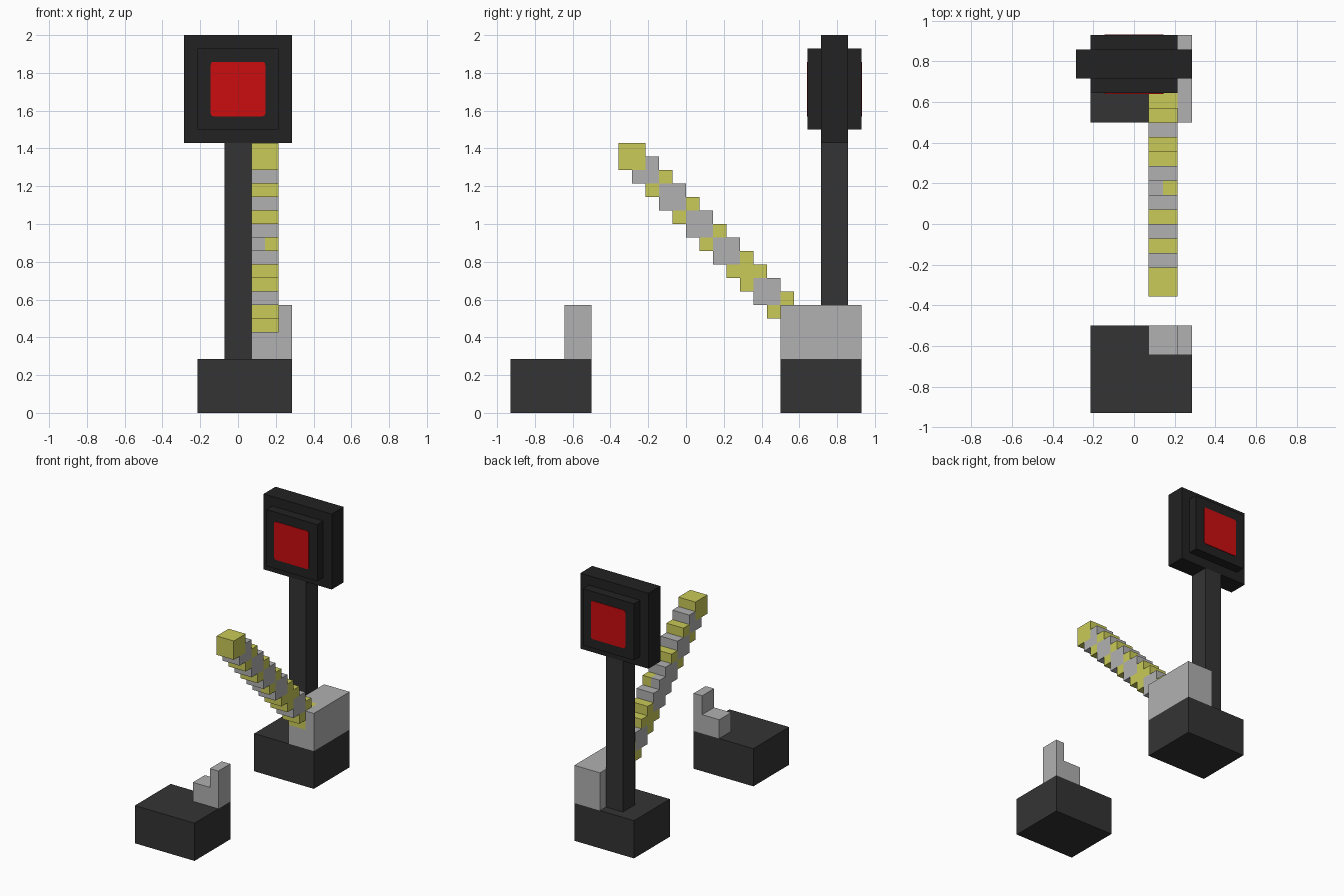
import bpy, bmesh, math

if "Cube" in bpy.data.objects:
    bpy.data.objects.remove(bpy.data.objects["Cube"])

U = 1 / 14  # block unit: the model is 28 units tall


def material(name, r, g, b):
    m = bpy.data.materials.new(name)
    m.diffuse_color = (r, g, b, 1)
    m.use_nodes = True
    m.node_tree.nodes["Principled BSDF"].inputs["Base Color"].default_value = m.diffuse_color
    return m


CHARCOAL = material("charcoal", 0.034, 0.034, 0.034)
BLACK = material("sign black", 0.016, 0.016, 0.016)
GREY = material("light grey", 0.44, 0.44, 0.44)
YELLOW = material("barrier yellow", 0.585, 0.585, 0.098)
RED = material("signal red", 0.60, 0.004, 0.005)


def finish(name, bm, mats):
    bmesh.ops.remove_doubles(bm, verts=bm.verts, dist=1e-5)
    bmesh.ops.recalc_face_normals(bm, faces=bm.faces)
    mesh = bpy.data.meshes.new(name)
    bm.to_mesh(mesh)
    bm.free()
    for m in mats:
        mesh.materials.append(m)
    ob = bpy.data.objects.new(name, mesh)
    bpy.context.collection.objects.link(ob)
    return ob


def prism(name, outline, y0, y1, mat):
    """Extrude an (x, z) outline in units along y."""
    bm = bmesh.new()
    face = bm.faces.new([bm.verts.new((x * U, y0 * U, z * U)) for x, z in outline])
    out = bmesh.ops.extrude_face_region(bm, geom=[face])
    verts = [v for v in out["geom"] if isinstance(v, bmesh.types.BMVert)]
    bmesh.ops.translate(bm, verts=verts, vec=(0, (y1 - y0) * U, 0))
    return finish(name, bm, [mat])


def box(name, x0, x1, y0, y1, z0, z1, mat):
    return prism(name, [(x0, z0), (x1, z0), (x1, z1), (x0, z1)], y0, y1, mat)


# Bases on both sides of the road
box("rear_base", -3, 4, 7, 13, 0, 4, CHARCOAL)
box("front_base", -3, 4, -13, -7, 0, 4, CHARCOAL)

# Arm rest and pivot housing share the same stepped cradle
cradle = [(1, 4), (4, 4), (4, 8), (3, 8), (3, 6), (1, 6)]
prism("arm_rest", cradle, -9, -7, GREY)
prism("pivot_cradle", cradle, 7, 9, GREY)
box("pivot_housing", 1, 4, 9, 13, 4, 8, GREY)

# Signal post and head
box("signal_post", -1, 1, 10, 12, 4, 20, CHARCOAL)
box("signal_board", -4, 4, 10, 12, 20, 28, BLACK)
box("signal_housing", -3, 3, 9, 13, 21, 27, BLACK)

# Red lamps: thin plates with rounded corners on both faces
lamp = []
for cx, cz, start in ((1, 1, 0), (-1, 1, 90), (-1, -1, 180), (1, -1, 270)):
    for step in range(4):
        a = math.radians(start + step * 30)
        lamp.append((cx * 1.8 + 0.22 * math.cos(a), 24 + cz * 1.8 + 0.22 * math.sin(a)))
prism("front_lamp", lamp, 8.95, 9, RED)
prism("rear_lamp", lamp, 13, 13.05, RED)

# Raised barrier arm: overlapping 2x2x2 steps merged into one cell-built shell
cells = {}
grey_steps = (2, 5, 7, 9, 11)
order = [i for i in range(12) if i not in grey_steps] + list(grey_steps) + [12]
for i in order:
    for x in (1, 2):
        for dy in (0, 1):
            for dz in (0, 1):
                grey = i in grey_steps or (i == 6 and x == 1)
                cells[(x, 7 - i + dy, 6 + i + dz)] = 0 if grey else 1

bm = bmesh.new()
for cell, index in cells.items():
    for axis in range(3):
        for side in (0, 1):
            neighbour = list(cell)
            neighbour[axis] += 2 * side - 1
            if tuple(neighbour) in cells:
                continue
            corners = []
            for a, b in ((0, 0), (1, 0), (1, 1), (0, 1)):
                p = list(cell)
                p[axis] += side
                p[(axis + 1) % 3] += a
                p[(axis + 2) % 3] += b
                corners.append(bm.verts.new([c * U for c in p]))
            if not side:
                corners.reverse()
            bm.faces.new(corners).material_index = index
finish("barrier_arm", bm, [GREY, YELLOW])
